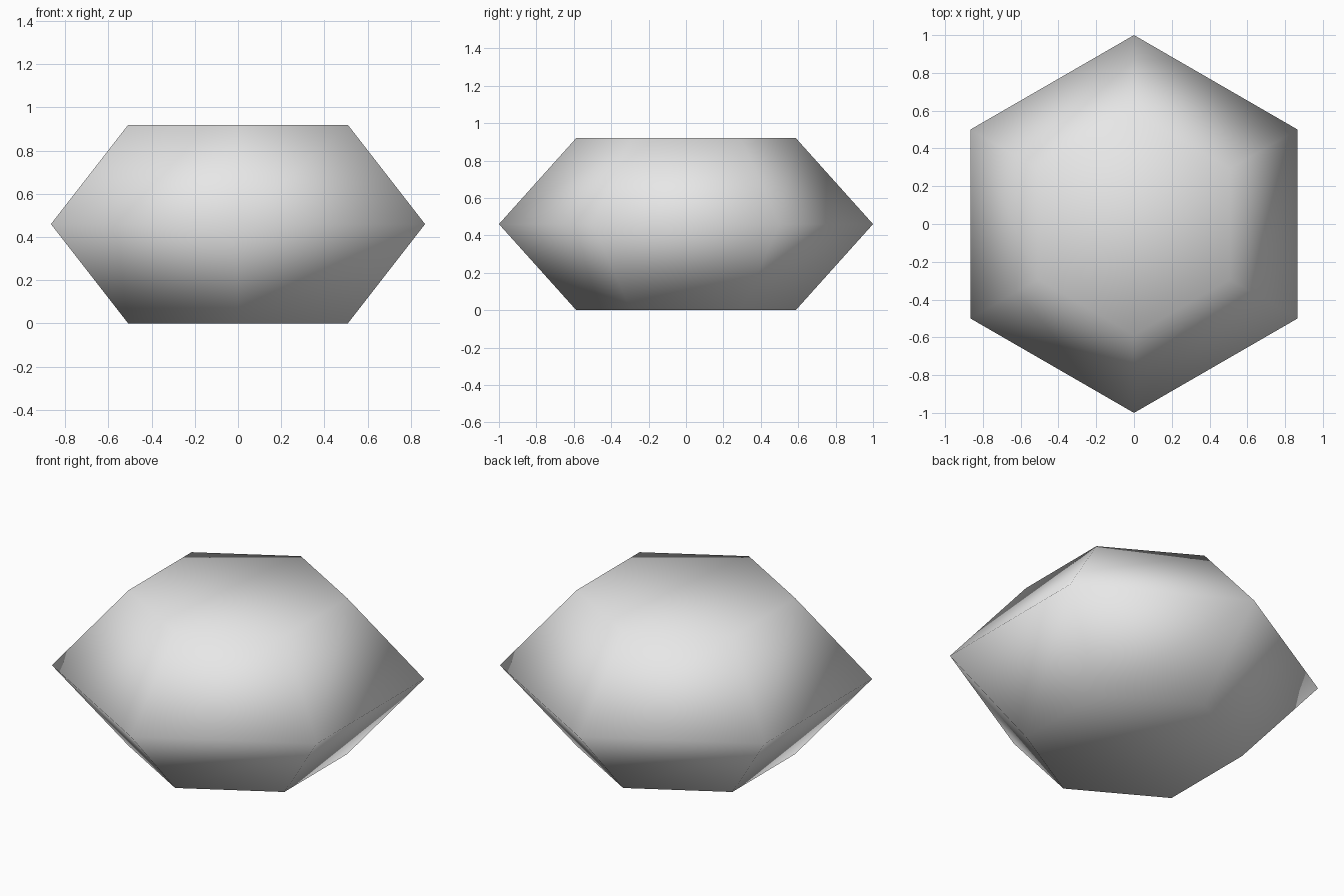
import bpy
import bmesh
import math

cube = bpy.data.objects.get("Cube")
if cube:
    bpy.data.objects.remove(cube, do_unlink=True)

SIDES = 6
HEIGHT = 0.92
# radius and height of each ring, bottom to top
PROFILE = [(0.587, 0.0), (1.0, HEIGHT / 2), (0.587, HEIGHT)]

# plain light grey
grey = bpy.data.materials.new("light_grey")
grey.use_nodes = True
colour = (0.8, 0.8, 0.8, 1.0)
grey.diffuse_color = colour
grey.node_tree.nodes["Principled BSDF"].inputs["Base Color"].default_value = colour

# hexagonal body: stacked rings with corners pointing to front and back
bm = bmesh.new()
rings = []
for radius, z in PROFILE:
    angles = [math.pi / 2 + i * math.tau / SIDES for i in range(SIDES)]
    rings.append([bm.verts.new((radius * math.cos(a), radius * math.sin(a), z)) for a in angles])

# sloped sides
for low, high in zip(rings, rings[1:]):
    for i in range(SIDES):
        j = (i + 1) % SIDES
        bm.faces.new((low[i], low[j], high[j], high[i]))

# flat caps
bm.faces.new(rings[-1])
bm.faces.new(reversed(rings[0]))

# soft shading over the whole surface
for face in bm.faces:
    face.smooth = True
bmesh.ops.recalc_face_normals(bm, faces=bm.faces)

mesh = bpy.data.meshes.new("hexagonal_body")
bm.to_mesh(mesh)
bm.free()
mesh.materials.append(grey)
body = bpy.data.objects.new("hexagonal_body", mesh)
bpy.context.collection.objects.link(body)
